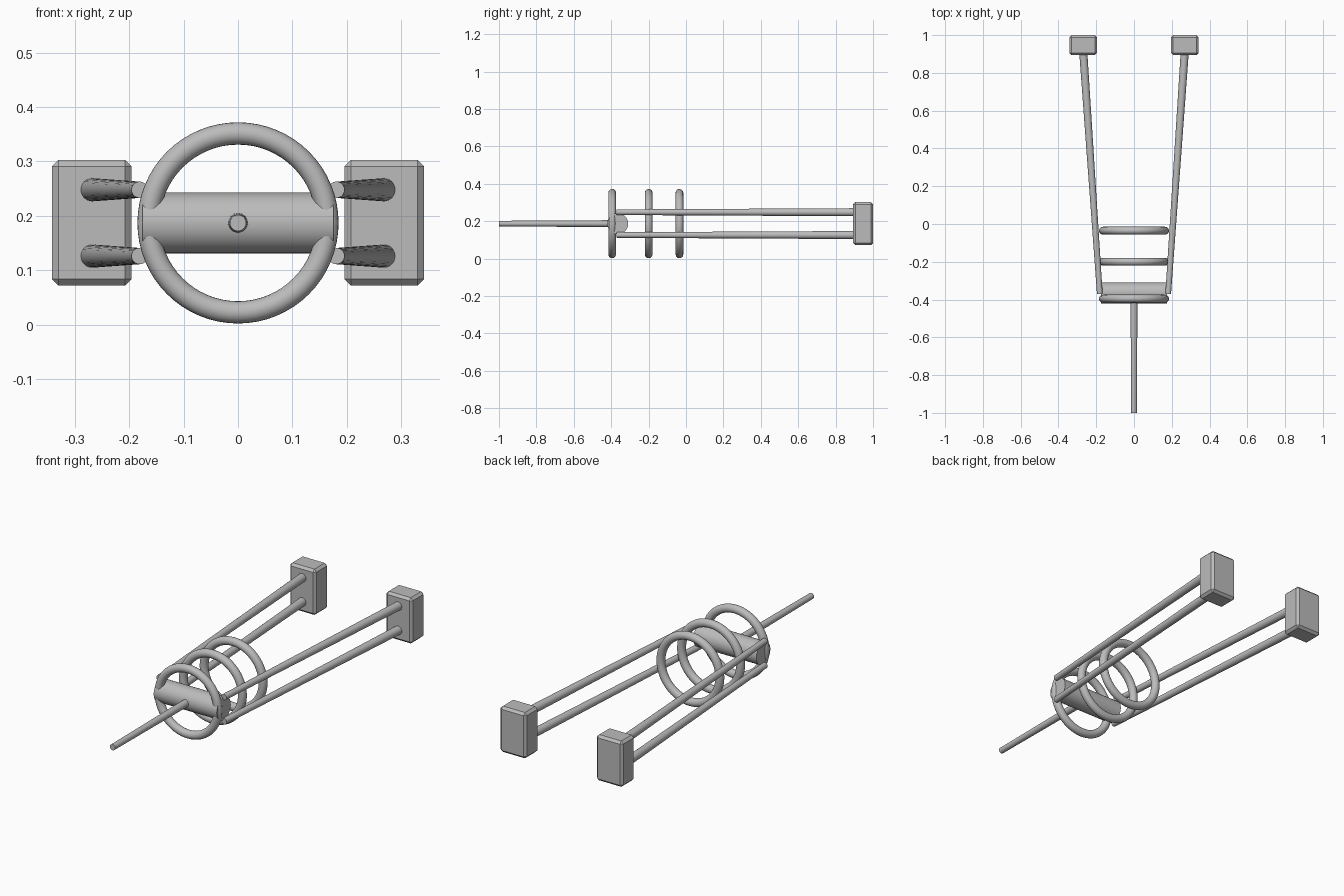
import bpy
import math
from mathutils import Vector

cube = bpy.data.objects.get("Cube")
if cube:
    bpy.data.objects.remove(cube, do_unlink=True)

MID_Z = 0.187

grey = bpy.data.materials.new("plain_grey")
grey.use_nodes = True
grey.diffuse_color = (0.5, 0.5, 0.5, 1)
grey.node_tree.nodes["Principled BSDF"].inputs["Base Color"].default_value = (0.5, 0.5, 0.5, 1)


def finish(name, smooth=True):
    ob = bpy.context.object
    ob.name = name
    ob.data.materials.append(grey)
    if smooth:
        bpy.ops.object.shade_smooth_by_angle(angle=math.radians(35))
    return ob


def rod(name, start, end, r_start, r_end, sides=32):
    """Tapered round bar between two points."""
    a, b = Vector(start), Vector(end)
    axis = b - a
    bpy.ops.mesh.primitive_cone_add(
        vertices=sides, radius1=r_start, radius2=r_end, depth=axis.length,
        location=(a + b) / 2, rotation=axis.to_track_quat('Z', 'Y').to_euler())
    return finish(name)


# Crossbar and front shaft
rod("crossbar", (-0.176, -0.365, MID_Z), (0.176, -0.365, MID_Z), 0.056, 0.056, 48)
rod("front_shaft", (0, -1, MID_Z), (0, -0.37, MID_Z), 0.015, 0.0185)

# Three upright rings
for label, y in (("front", -0.395), ("middle", -0.2), ("rear", -0.035)):
    bpy.ops.mesh.primitive_torus_add(
        major_radius=0.1645, minor_radius=0.0205, major_segments=64,
        minor_segments=20, location=(0, y, MID_Z), rotation=(math.pi / 2, 0, 0))
    finish(label + "_ring")

# Splayed rod pairs ending in chamfered blocks
for side, s in (("left", 1), ("right", -1)):
    for level, z in (("upper", 0.248), ("lower", 0.126)):
        rod(f"{side}_{level}_rod", (s * 0.181, -0.37, z), (s * 0.27, 0.93, z),
            0.015, 0.0215)
    bpy.ops.mesh.primitive_cube_add(size=1, location=(s * 0.269, 0.947, MID_Z))
    block = finish(side + "_block", smooth=False)
    block.scale = (0.147, 0.106, 0.231)
    bpy.ops.object.transform_apply(location=False, rotation=False, scale=True)
    chamfer = block.modifiers.new("chamfer", 'BEVEL')
    chamfer.width = 0.012
    chamfer.segments = 1
